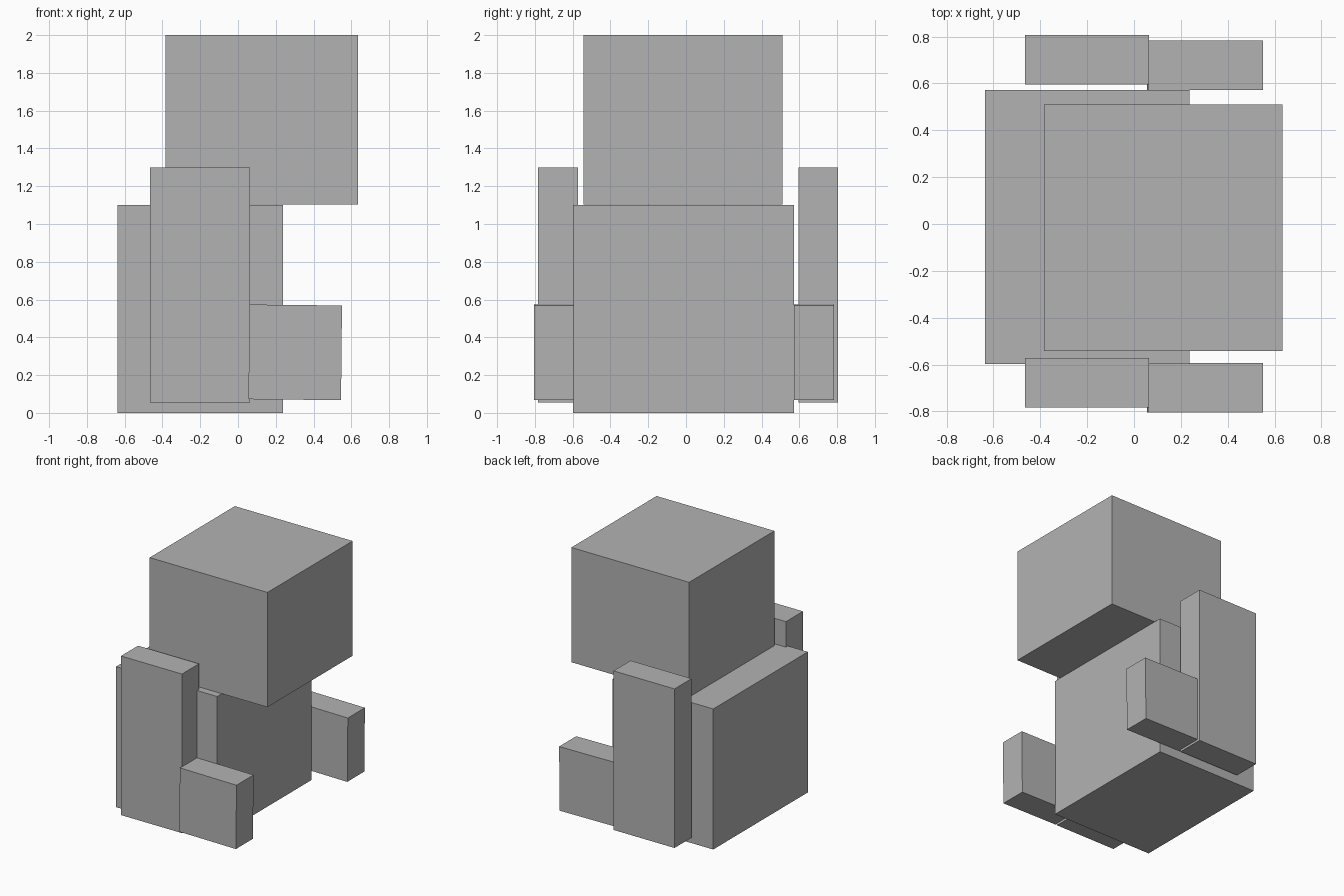
import bpy
from mathutils import Matrix, Vector

cube = bpy.data.objects.get("Cube")
if cube:
    bpy.data.objects.remove(cube, do_unlink=True)

grey = bpy.data.materials.new("plain grey")
grey.use_nodes = True
grey.diffuse_color = (0.45, 0.45, 0.45, 1)
grey.node_tree.nodes["Principled BSDF"].inputs["Base Color"].default_value = grey.diffuse_color


def box(name, low, high, tilt=0.0):
    """Box between two corners, tilted about y through its centre."""
    low, high = Vector(low), Vector(high)
    bpy.ops.mesh.primitive_cube_add(size=1)
    part = bpy.context.object
    part.name = name
    part.data.transform(Matrix.Rotation(tilt, 4, 'Y') @ Matrix.Diagonal((high - low).to_4d()))
    part.location = (low + high) / 2
    part.data.materials.append(grey)
    return part


# Torso and overhanging head
box("body", (-0.637, -0.597, 0), (0.237, 0.573, 1.1))
box("head", (-0.385, -0.543, 1.102), (0.635, 0.511, 2))

# Each side: a tall upright slab and a short block in front of it
for side, slab_y, block_y in (("right", -0.783, -0.805), ("left", 0.595, 0.572)):
    box(side + "_tall_slab", (-0.465, slab_y, 0.055), (0.063, slab_y + 0.211, 1.3))
    box(side + "_short_block", (0.058, block_y, 0.07), (0.548, block_y + 0.211, 0.571), 0.01)
